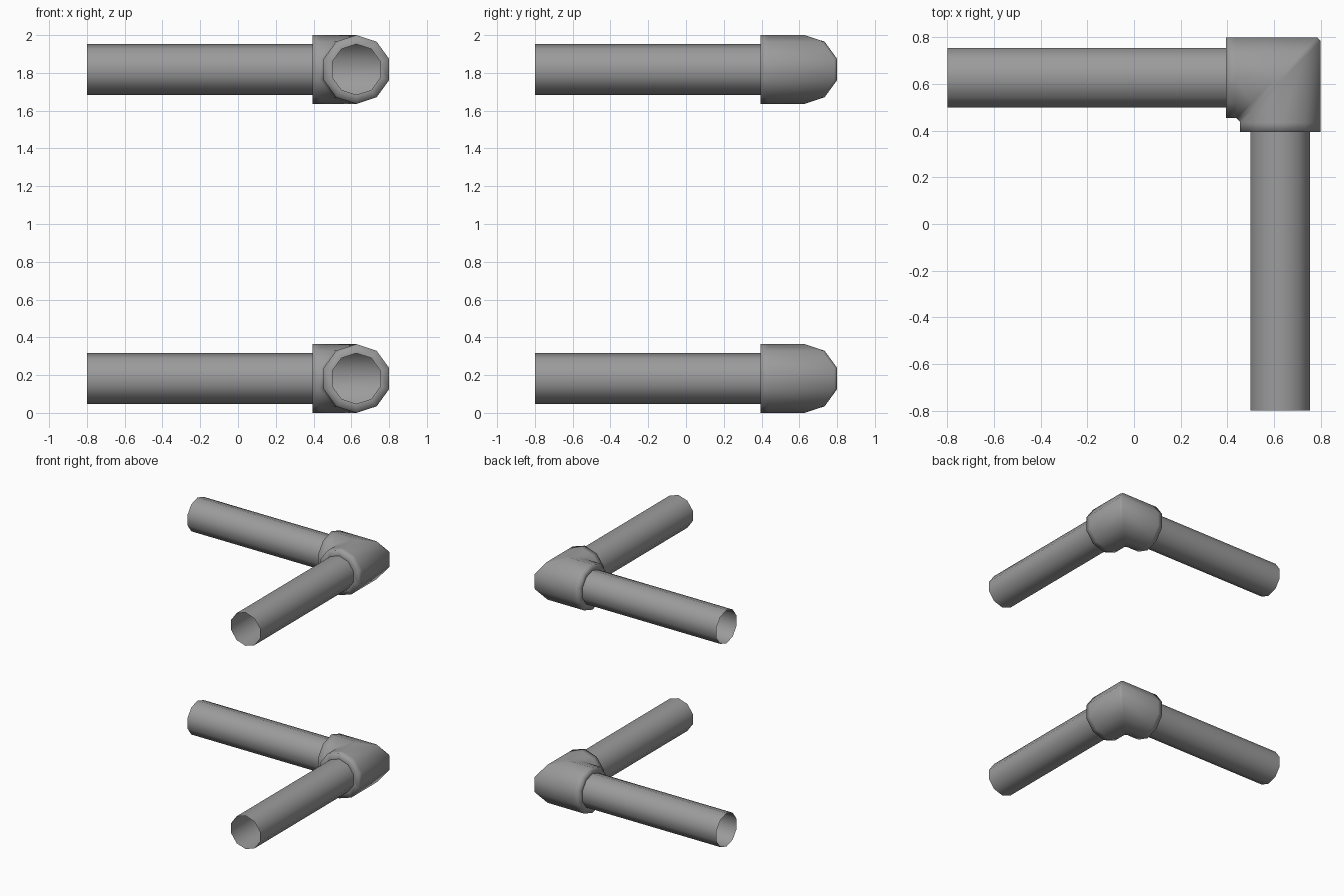
import bpy, bmesh
from math import radians, cos, sin

if "Cube" in bpy.data.objects:
    bpy.data.objects.remove(bpy.data.objects["Cube"])

SIDES = 10
R_PIPE, R_FIT = 0.134, 0.182
C = 0.8 - R_FIT * cos(radians(18))   # pipe centre line in x and y
END, COLLAR, BEVEL = -0.8, 0.394, 0.015
LOOP = 0.434                         # edge loop that holds the rim shading

dark_grey = bpy.data.materials.new("dark_grey")
dark_grey.diffuse_color = (0.33, 0.33, 0.33, 1)
dark_grey.use_nodes = True
dark_grey.node_tree.nodes["Principled BSDF"].inputs["Base Color"].default_value = dark_grey.diffuse_color


def section(r):
    angles = [radians(90 + 360 / SIDES * i) for i in range(SIDES)]
    return [(r * cos(a), r * sin(a)) for a in angles]


def pipe_elbow(name, z):
    # One arm along x: open pipe end, collar step, fitting, mitred corner
    arm = [[(x, C + u, z + v) for u, v in section(r)]
           for x, r in ((END, R_PIPE), (COLLAR, R_PIPE), (COLLAR, R_FIT), (LOOP, R_FIT))]
    arm.append([(C + u - BEVEL, C + u, z + v) for u, v in section(R_FIT)])
    # The other arm is the same one mirrored about the diagonal
    other = [[(y, x, h) for x, y, h in ring] for ring in reversed(arm)]

    bm = bmesh.new()
    rings = [[bm.verts.new(p) for p in ring] for ring in arm + other]
    for a, b in zip(rings, rings[1:]):
        for i in range(SIDES):
            j = (i + 1) % SIDES
            bm.faces.new((a[i], a[j], b[j], b[i])).smooth = True
    bmesh.ops.recalc_face_normals(bm, faces=bm.faces)
    # Sharp crease where each pipe enters its collar
    for ring in (rings[1], rings[-2]):
        for i in range(SIDES):
            bm.edges.get((ring[i], ring[(i + 1) % SIDES])).smooth = False
    mesh = bpy.data.meshes.new(name)
    bm.to_mesh(mesh)
    bm.free()
    mesh.materials.append(dark_grey)
    obj = bpy.data.objects.new(name, mesh)
    bpy.context.collection.objects.link(obj)


# Lower and upper corner pipes
pipe_elbow("lower_corner_pipe", R_FIT)
pipe_elbow("upper_corner_pipe", 2 - R_FIT)
